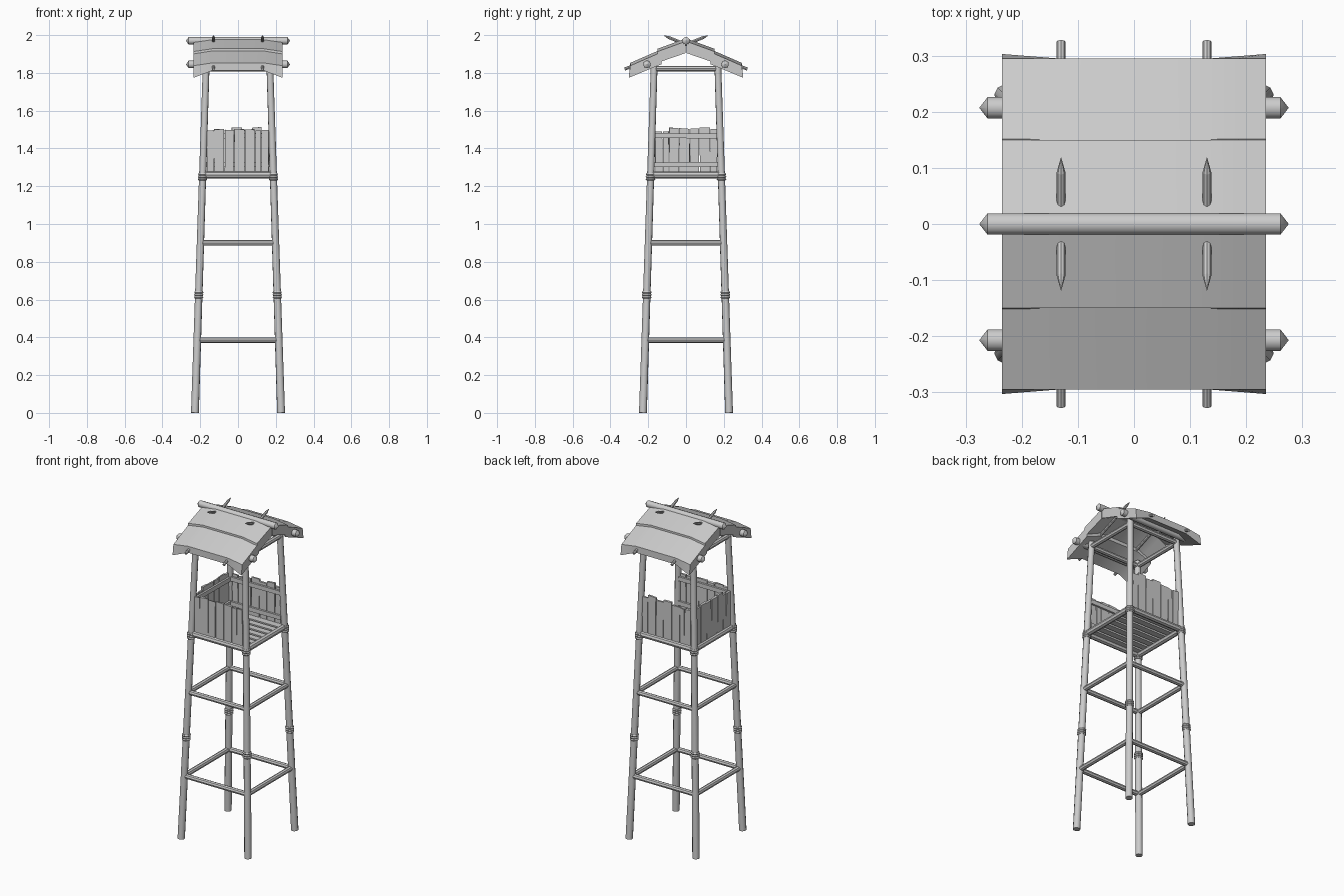
import bpy, bmesh, math, random
from mathutils import Vector, Matrix

random.seed(4)
cube = bpy.data.objects.get("Cube")
if cube:
    bpy.data.objects.remove(cube)

wood = bpy.data.materials.new("pale_grey_wood")
wood.use_nodes = True
GREY = (0.6, 0.6, 0.6, 1)
wood.diffuse_color = GREY
wood.node_tree.nodes["Principled BSDF"].inputs["Base Color"].default_value = GREY


def finish(name, bm, smooth=True):
    bmesh.ops.recalc_face_normals(bm, faces=bm.faces)
    mesh = bpy.data.meshes.new(name)
    bm.to_mesh(mesh)
    bm.free()
    mesh.materials.append(wood)
    obj = bpy.data.objects.new(name, mesh)
    bpy.context.collection.objects.link(obj)
    if smooth:
        bpy.ops.object.select_all(action='DESELECT')
        obj.select_set(True)
        bpy.context.view_layer.objects.active = obj
        bpy.ops.object.shade_smooth_by_angle(angle=math.radians(40))
    return obj


def rod(bm, a, b, r1, r2=None, sides=10):
    a, b = Vector(a), Vector(b)
    d = b - a
    turn = d.to_track_quat('Z', 'Y').to_matrix().to_4x4()
    bmesh.ops.create_cone(bm, cap_ends=True, segments=sides, radius1=r1,
                          radius2=r1 if r2 is None else r2, depth=d.length,
                          matrix=Matrix.Translation((a + b) / 2) @ turn)


def box(bm, centre, size, tilt=0, axis='Y'):
    m = Matrix.Translation(centre) @ Matrix.Rotation(tilt, 4, axis) @ Matrix.Diagonal((*size, 1))
    return bmesh.ops.create_cube(bm, size=1, matrix=m)["verts"]


def leg_offset(z):
    return 0.228 - 0.06 * z / 1.85


CORNERS = [(1, 1), (-1, 1), (-1, -1), (1, -1)]

# Legs leaning inward, with rope wraps at two heights
for sx, sy in CORNERS:
    name = ("back" if sy > 0 else "front") + ("_left" if sx > 0 else "_right")
    bm = bmesh.new()
    low, top = leg_offset(0), leg_offset(1.85)
    rod(bm, (sx * low, sy * low, 0), (sx * top, sy * top, 1.85), 0.021, 0.018)
    finish(name + "_leg", bm)
    bm = bmesh.new()
    for level in (0.625, 1.25):
        for i in (-1, 0, 1):
            z = level + i * 0.013
            o = leg_offset(z)
            p = Vector((sx * o, sy * o, z))
            for s in (-1, 1):
                rod(bm, p, p + Vector((0, 0, s * 0.006)), 0.026, 0.022)
    finish(name + "_rope_wraps", bm)

# Square frames of cross rails
for label, z, r in (("lower", 0.385, 0.015), ("middle", 0.9, 0.015),
                    ("floor", 1.26, 0.018), ("top", 1.822, 0.015)):
    bm = bmesh.new()
    o = leg_offset(z)
    for i in range(4):
        (ax, ay), (bx, by) = CORNERS[i], CORNERS[(i + 1) % 4]
        rod(bm, (ax * o, ay * o, z), (bx * o, by * o, z), r, sides=8)
    finish(label + "_cross_rails", bm)

# Floor slats
bm = bmesh.new()
for i in range(7):
    box(bm, (0, -0.156 + i * 0.052, 1.268), (0.37, 0.038, 0.012))
finish("floor_slats", bm, False)

# Plank walls on three sides; the left side is the open entrance
WIDTHS = (0.036, 0.052, 0.047, 0.054, 0.05, 0.03, 0.038)
for name, angle in (("front", 0), ("back", math.pi), ("right", -math.pi / 2)):
    bm = bmesh.new()
    x = -0.165
    for w in WIDTHS:
        h = random.uniform(0.218, 0.24)
        verts = box(bm, (x + w / 2, -0.184, 1.272 + h / 2), (w, 0.012, h),
                    random.uniform(-0.012, 0.012))
        for v in verts:
            if v.co.z > 1.4:
                v.co.x += random.uniform(-0.002, 0.002)
                v.co.z += random.uniform(-0.003, 0.003)
        x += w + 0.0035
    for z in (1.315, 1.467):
        box(bm, (0, -0.172, z), (0.345, 0.012, 0.026), random.uniform(-0.01, 0.01))
    bmesh.ops.rotate(bm, verts=bm.verts, matrix=Matrix.Rotation(angle, 3, 'Z'))
    finish(name + "_plank_wall", bm, False)

# Roof sheets: two overlapping layers per slope, sagging at the gable ends
STATIONS = [(-0.235, 1), (-0.185, 0.5), (-0.135, 0), (0.135, 0), (0.185, 0.5), (0.235, 1)]


def roof_sheet(name, side, y0, z0, y1, z1, thick, deep):
    bm = bmesh.new()
    rings = []
    for x, sag in STATIONS:
        t = thick + (deep - thick) * sag
        drop = 0.015 * sag
        out = y1 + 0.008 * sag
        section = [(y0, z0 - drop), (y1, z1 - drop), (out, z1 - drop - t), (y0, z0 - drop - t)]
        rings.append([bm.verts.new((x, side * y, z)) for y, z in section])
    for a, b in zip(rings, rings[1:]):
        for i in range(4):
            j = (i + 1) % 4
            bm.faces.new((a[i], a[j], b[j], b[i]))
    bm.faces.new(rings[0])
    bm.faces.new(rings[-1])
    finish(name, bm)


for side, label in ((-1, "front"), (1, "back")):
    roof_sheet(label + "_upper_roof", side, 0.002, 1.982, 0.15, 1.928, 0.03, 0.062)
    roof_sheet(label + "_lower_roof", side, 0.13, 1.925, 0.295, 1.853, 0.04, 0.064)

# Ridge pole and eave poles with pointed ends
for name, y, z in (("ridge_pole", 0, 1.97), ("front_eave_pole", -0.207, 1.845),
                   ("back_eave_pole", 0.207, 1.845)):
    bm = bmesh.new()
    rod(bm, (-0.261, y, z), (0.261, y, z), 0.02)
    for s in (-1, 1):
        rod(bm, (s * 0.261, y, z), (s * 0.275, y, z), 0.02, 0.001)
    finish(name, bm)

# Crossed rafters whose sharpened tips stand above the ridge
for side, label in ((-1, "front"), (1, "back")):
    bm = bmesh.new()
    for x in (-0.13, 0.13):
        eave = Vector((x, side * 0.325, 1.82))
        tip = Vector((x, side * -0.118, 1.998))
        neck = eave.lerp(tip, 0.94)
        rod(bm, eave, neck, 0.008, sides=8)
        rod(bm, neck, tip, 0.008, 0.0005, sides=8)
    finish(label + "_rafters", bm)
